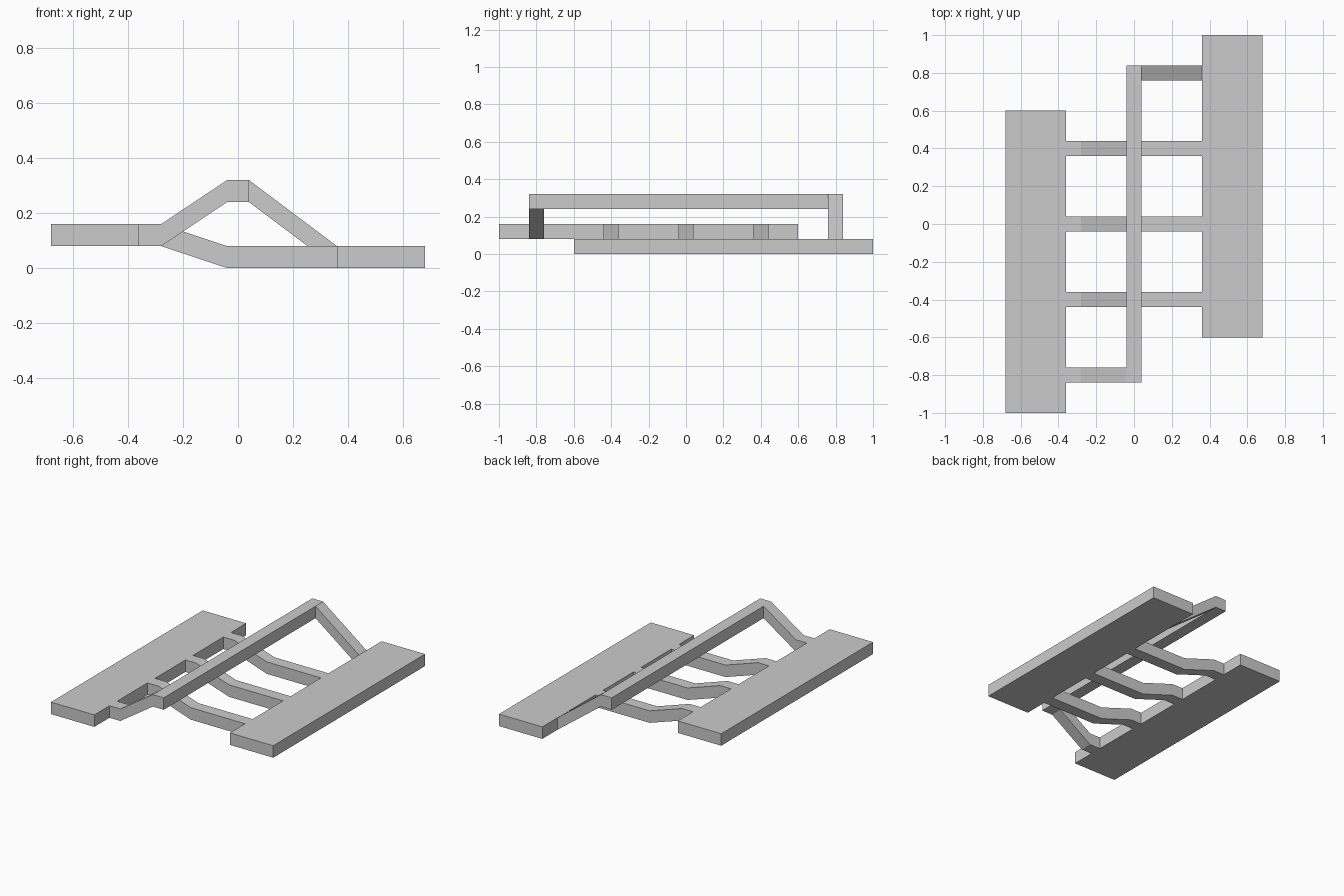
import bpy, bmesh

if "Cube" in bpy.data.objects:
    bpy.data.objects.remove(bpy.data.objects["Cube"])


def extrude_profile(name, pts, y0, y1):
    """Extrude an x-z outline along y from y0 to y1."""
    bm = bmesh.new()
    face = bm.faces.new([bm.verts.new((x, y0, z)) for x, z in pts])
    res = bmesh.ops.extrude_face_region(bm, geom=[face])
    verts = [g for g in res["geom"] if isinstance(g, bmesh.types.BMVert)]
    bmesh.ops.translate(bm, verts=verts, vec=(0, y1 - y0, 0))
    bmesh.ops.recalc_face_normals(bm, faces=bm.faces)
    mesh = bpy.data.meshes.new(name)
    bm.to_mesh(mesh)
    bm.free()
    obj = bpy.data.objects.new(name, mesh)
    bpy.context.collection.objects.link(obj)
    return obj


T = 0.08  # sheet thickness and strip width


def strip(name, path, y0, y1):
    """Bent strip: the path is its underside, thickened straight up."""
    top = [(x, z + T) for x, z in reversed(path)]
    return extrude_profile(name, path + top, y0, y1)


# Two wide plates, offset along y and in height
strip("left_plate", [(-0.68, 0.08), (-0.36, 0.08)], -1.0, 0.6)
strip("right_plate", [(0.36, 0), (0.68, 0)], -0.6, 1.0)

# Lower cross strips joining the plates
for i, y in enumerate((-0.4, 0.0, 0.4)):
    strip(f"cross_strip_{i + 1}",
          [(-0.36, 0.08), (-0.28, 0.08), (-0.04, 0), (0.36, 0)],
          y - T / 2, y + T / 2)

# Raised bar with one arm down to each plate
strip("ridge_bar", [(-0.04, 0.24), (0.04, 0.24)], -0.84, 0.84)
strip("left_arm", [(-0.36, 0.08), (-0.28, 0.08), (-0.04, 0.24)], -0.84, -0.76)
strip("right_arm", [(0.04, 0.24), (0.36, 0)], 0.76, 0.84)
